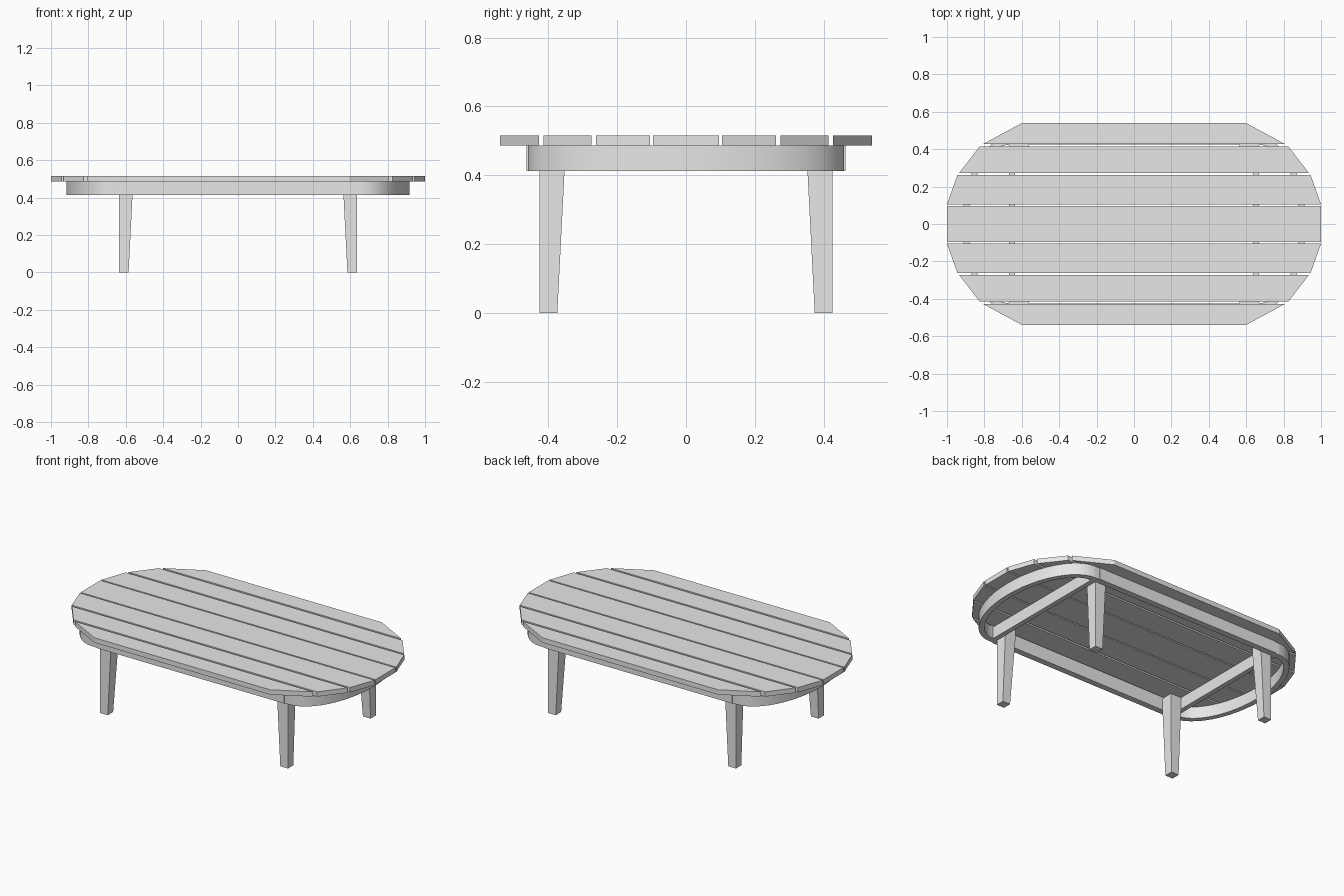
import bpy, bmesh, math

cube = bpy.data.objects.get("Cube")
if cube:
    bpy.data.objects.remove(cube, do_unlink=True)

grey = bpy.data.materials.new("plain_grey")
grey.use_nodes = True
grey.diffuse_color = (0.8, 0.8, 0.8, 1)
grey.node_tree.nodes["Principled BSDF"].inputs["Base Color"].default_value = (0.8, 0.8, 0.8, 1)

APRON_LOW, APRON_TOP, TABLE_TOP = 0.413, 0.486, 0.516
RAIL_IN, RAIL_OUT = 0.426, 0.464      # long rails, in y
CROSS_IN, CROSS_OUT = 0.637, 0.667    # cross rails, in x


def loft(name, rings, smooth=False):
    """Solid through matching rings of points, capped at both ends."""
    bm = bmesh.new()
    loops = [[bm.verts.new(p) for p in ring] for ring in rings]
    bm.faces.new(loops[0])
    bm.faces.new(loops[-1])
    n = len(loops[0])
    for a, b in zip(loops, loops[1:]):
        for i in range(n):
            j = (i + 1) % n
            bm.faces.new((a[i], a[j], b[j], b[i]))
    bmesh.ops.recalc_face_normals(bm, faces=bm.faces)
    mesh = bpy.data.meshes.new(name)
    bm.to_mesh(mesh)
    bm.free()
    mesh.materials.append(grey)
    obj = bpy.data.objects.new(name, mesh)
    bpy.context.collection.objects.link(obj)
    if smooth:
        bpy.ops.object.select_all(action='DESELECT')
        obj.select_set(True)
        bpy.context.view_layer.objects.active = obj
        bpy.ops.object.shade_smooth_by_angle(angle=math.radians(35))
    return obj


def prism(name, outline, z0, z1):
    return loft(name, [[(x, y, z) for x, y in outline] for z in (z0, z1)])


def rect(x0, x1, y0, y1):
    return [(x0, y0), (x1, y0), (x1, y1), (x0, y1)]


# Tabletop slats: inner y, outer y, half length at each edge
prism("slat_centre", rect(-1, 1, -0.096, 0.096), APRON_TOP, TABLE_TOP)
slats = [("inner", 0.105, 0.262, 1.0, 0.944),
         ("middle", 0.274, 0.414, 0.934, 0.826),
         ("outer", 0.427, 0.541, 0.808, 0.597)]
for side, s in (("front", -1), ("back", 1)):
    for name, y0, y1, w0, w1 in slats:
        outline = [(-w0, s * y0), (w0, s * y0), (w1, s * y1), (-w1, s * y1)]
        prism(f"slat_{name}_{side}", outline, APRON_TOP, TABLE_TOP)

    # Long apron rails
    prism(f"long_rail_{side}", rect(-CROSS_IN, CROSS_IN, s * RAIL_IN, s * RAIL_OUT),
          APRON_LOW, APRON_TOP)

for side, s in (("right", -1), ("left", 1)):
    # Straight cross rails between the legs
    prism(f"cross_rail_{side}", rect(s * CROSS_IN, s * CROSS_OUT, -0.459, 0.459),
          APRON_LOW, APRON_TOP)

    # Bowed apron ends, swept along a half ellipse
    rings = []
    for i in range(25):
        a = math.pi * (i / 24 - 0.5)
        c, d = math.cos(a), math.sin(a)
        inner = (s * (CROSS_OUT + 0.219 * c), 0.424 * d)
        outer = (s * (CROSS_OUT + 0.251 * c), 0.459 * d)
        rings.append([(*inner, APRON_LOW), (*outer, APRON_LOW),
                      (*outer, APRON_TOP), (*inner, APRON_TOP)])
    loft(f"bowed_apron_{side}", rings, smooth=True)

    # Legs: upright outer faces, inner faces tapering to the foot
    for end, t in (("front", -1), ("back", 1)):
        rings = []
        for z, size in ((0, 0.052), (APRON_LOW, 0.073), (APRON_TOP, 0.073)):
            foot = rect(s * (CROSS_IN - size), s * CROSS_IN,
                        t * (RAIL_IN - size), t * RAIL_IN)
            rings.append([(x, y, z) for x, y in foot])
        loft(f"leg_{end}_{side}", rings)
